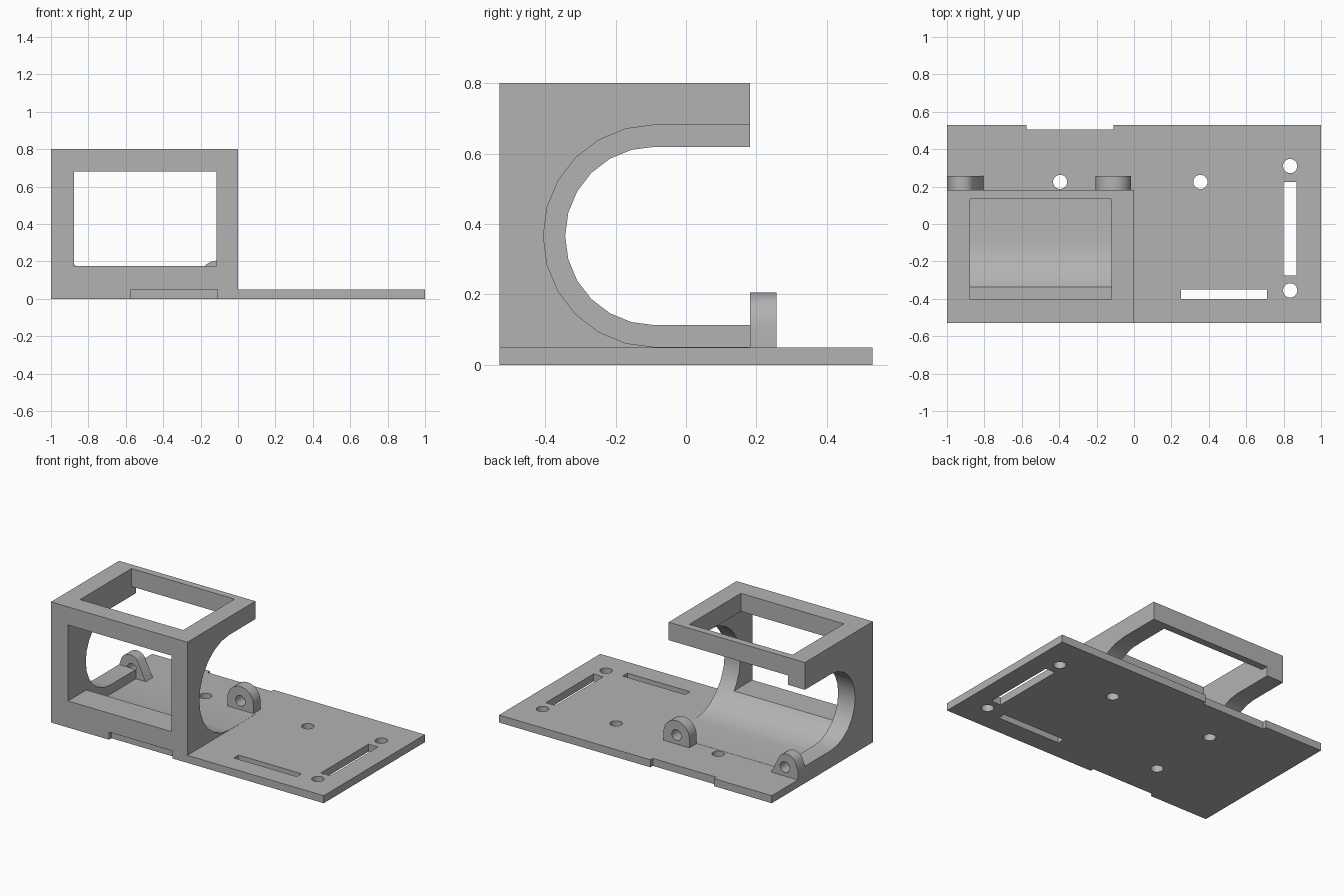
import bpy, bmesh
from math import cos, sin, pi, radians

cube = bpy.data.objects.get("Cube")
if cube:
    bpy.data.objects.remove(cube, do_unlink=True)

grey = bpy.data.materials.new("matte grey")
grey.use_nodes = True
grey.diffuse_color = (0.45, 0.45, 0.45, 1)
grey.node_tree.nodes["Principled BSDF"].inputs["Base Color"].default_value = (0.45, 0.45, 0.45, 1)


def arc(u, v, r, start, end, steps):
    """Points along an arc, angles in degrees."""
    angles = [radians(start + (end - start) * i / steps) for i in range(steps + 1)]
    return [(u + r * cos(a), v + r * sin(a)) for a in angles]


def rect(u0, u1, v0, v1):
    return [(u0, v0), (u1, v0), (u1, v1), (u0, v1)]


def circle(u, v, r):
    return arc(u, v, r, 0, 360, 24)[:-1]


def prism(name, profile, axis, lo, hi):
    """Extrude a 2D profile along an axis."""
    place = {"x": lambda p, t: (t, p[0], p[1]),
             "y": lambda p, t: (p[0], t, p[1]),
             "z": lambda p, t: (p[0], p[1], t)}[axis]
    bm = bmesh.new()
    a = [bm.verts.new(place(p, lo)) for p in profile]
    b = [bm.verts.new(place(p, hi)) for p in profile]
    bm.faces.new(a)
    bm.faces.new(b)
    n = len(profile)
    for i in range(n):
        j = (i + 1) % n
        bm.faces.new((a[i], a[j], b[j], b[i]))
    bmesh.ops.recalc_face_normals(bm, faces=bm.faces)
    mesh = bpy.data.meshes.new(name)
    bm.to_mesh(mesh)
    bm.free()
    mesh.materials.append(grey)
    ob = bpy.data.objects.new(name, mesh)
    bpy.context.collection.objects.link(ob)
    return ob


def activate(ob):
    bpy.ops.object.select_all(action="DESELECT")
    ob.select_set(True)
    bpy.context.view_layer.objects.active = ob


def cut(ob, profile, axis, lo, hi):
    """Cut a prism out of an object."""
    cutter = prism("cutter", profile, axis, lo, hi)
    cutter.hide_render = True
    mod = ob.modifiers.new("cut", "BOOLEAN")
    mod.operation = "DIFFERENCE"
    mod.solver = "EXACT"
    mod.object = cutter
    activate(ob)
    bpy.ops.object.modifier_apply(modifier=mod.name)
    bpy.data.objects.remove(cutter, do_unlink=True)


def u_opening(r):
    """Rounded opening, closed at the front and open to the back."""
    return [(0.4, 0.366 - r)] + arc(-0.09, 0.366, r, 270, 90, 12) + [(0.4, 0.366 + r)]


T = 0.05  # plate thickness

# Base plate with edge notches, slots and screw holes
plate = prism("base_plate", rect(-1, 1, -0.53, 0.53), "z", 0, T)
for v0, v1 in ((0.505, 0.6), (-0.6, -0.505)):
    cut(plate, rect(-0.575, -0.11, v0, v1), "z", -0.1, 0.1)
for slot in (rect(0.8, 0.87, -0.275, 0.225), rect(0.25, 0.71, -0.4, -0.35)):
    cut(plate, slot, "z", -0.1, 0.1)
for x, y in ((-0.395, 0.225), (0.355, 0.225), (0.835, 0.31), (0.835, -0.355), (-0.395, -0.26)):
    cut(plate, circle(x, y, 0.038), "z", -0.1, 0.1)

# Housing: wide rounded cavity, narrower in the outer wall, framed windows
housing = prism("housing", rect(-1, 0, -0.53, 0.182), "z", T, 0.8)
cut(housing, u_opening(0.315), "x", -0.876, 0.1)
cut(housing, u_opening(0.253), "x", -1.1, -0.8)
cut(housing, rect(-0.876, -0.115, 0.176, 0.68), "y", -0.7, -0.1)
cut(housing, rect(-0.876, -0.12, -0.403, 0.135), "z", 0.4, 1)

# Hinge lugs standing on the plate
inner = [(-0.205, T)] + arc(-0.11, 0.11, 0.095, 180, 0, 12) + [(-0.015, T)]
outer = [(-1, T), (-1, 0.11)] + arc(-0.92, 0.13, 0.07, 150, 40, 8) + [(-0.805, T)]
lugs = [prism("inner_lug", inner, "y", 0.182, 0.257),
        prism("outer_lug", outer, "y", 0.182, 0.257)]
for lug, x in zip(lugs, (-0.11, -0.905)):
    cut(lug, circle(x, 0.11, 0.035), "y", 0.1, 0.3)

for ob in [plate, housing] + lugs:
    activate(ob)
    bpy.ops.object.shade_smooth_by_angle(angle=radians(30))
